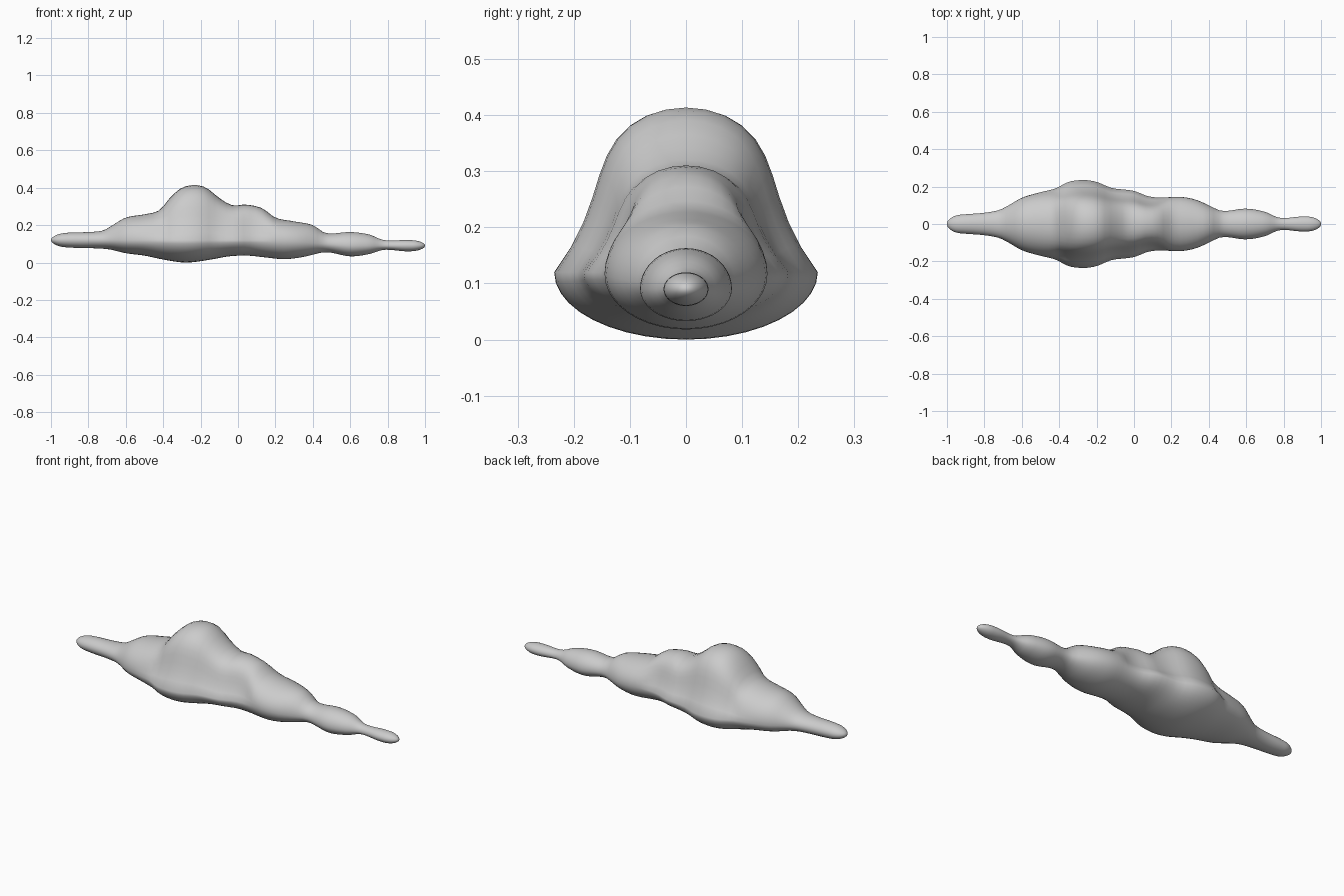
import bpy
import bmesh
import math

default_cube = bpy.data.objects.get("Cube")
if default_cube:
    bpy.data.objects.remove(default_cube, do_unlink=True)

# Outline profiles along the length: (x, value)
TOP = [(-1, .15), (-.9, .16), (-.8, .163), (-.72, .172), (-.67, .2), (-.6, .24),
       (-.5, .258), (-.42, .28), (-.36, .35), (-.3, .4), (-.23, .414), (-.17, .4),
       (-.1, .345), (-.03, .306), (.04, .31), (.13, .29), (.2, .24), (.3, .22),
       (.4, .2), (.47, .157), (.6, .163), (.7, .15), (.78, .12), (.9, .12), (1, .117)]
BOTTOM = [(-1, .09), (-.9, .08), (-.7, .072), (-.6, .05), (-.5, .037), (-.4, .016),
          (-.28, 0), (-.15, .015), (-.05, .033), (.05, .037), (.15, .027), (.25, .018),
          (.35, .03), (.47, .055), (.6, .033), (.7, .045), (.78, .068), (.9, .06), (1, .064)]
HALF_WIDTH = [(-1, .043), (-.9, .052), (-.8, .06), (-.72, .075), (-.67, .1), (-.6, .14),
              (-.5, .17), (-.42, .19), (-.35, .225), (-.27, .235), (-.2, .225),
              (-.12, .193), (0, .177), (.07, .15), (.13, .141), (.25, .145), (.33, .13),
              (.4, .1), (.47, .07), (.6, .082), (.7, .065), (.78, .033), (.9, .04), (1, .036)]
RINGS = 100
SEGMENTS = 40


def slope(points, i):
    before = points[max(i - 1, 0)]
    after = points[min(i + 1, len(points) - 1)]
    return (after[1] - before[1]) / (after[0] - before[0])


def smooth_value(points, x):
    """Smooth cubic interpolation of a profile at x."""
    i = 0
    while i < len(points) - 2 and points[i + 1][0] < x:
        i += 1
    (xa, va), (xb, vb) = points[i], points[i + 1]
    span = xb - xa
    t = (x - xa) / span
    blend = t * t * (3 - 2 * t)
    start = slope(points, i) * span * t * (1 - t) ** 2
    end = slope(points, i + 1) * span * t * t * (t - 1)
    return va + (vb - va) * blend + start + end


def clamp(value):
    return max(0.0, min(1.0, value))


def cross_section(x):
    """Rounded belly below, dome above that pinches inwards under tall puffs."""
    top = smooth_value(TOP, x)
    bottom = smooth_value(BOTTOM, x)
    width = smooth_value(HALF_WIDTH, x)
    middle = .12 - .03 * clamp((x - .2) / .4)
    tip = clamp((abs(x) - .93) / .07)
    cap = math.sqrt(1 - tip * tip)
    pinch = .2 * clamp((top - .25) / .06)
    ring = []
    for k in range(SEGMENTS):
        angle = math.tau * k / SEGMENTS
        across, up = math.cos(angle), math.sin(angle)
        y = width * across
        if up > 0:
            y *= 1 - pinch * math.sin(math.pi * min(up, 1) ** .87)
            z = (top - middle) * up
        else:
            z = (middle - bottom) * up
        ring.append((x, y * cap, middle + z * cap))
    return ring


# Cloud body lofted through the cross-sections, closed by a point at each tip
bm = bmesh.new()
rings = []
for i in range(1, RINGS):
    x = -math.cos(math.pi * i / RINGS)
    rings.append([bm.verts.new(p) for p in cross_section(x)])
for ring_a, ring_b in zip(rings, rings[1:]):
    for k in range(SEGMENTS):
        n = (k + 1) % SEGMENTS
        bm.faces.new((ring_a[k], ring_a[n], ring_b[n], ring_b[k]))
for x, z, ring in ((-1, .12, rings[0]), (1, .09, rings[-1])):
    point = bm.verts.new((x, 0, z))
    for k in range(SEGMENTS):
        bm.faces.new((point, ring[k], ring[(k + 1) % SEGMENTS]))
bmesh.ops.recalc_face_normals(bm, faces=bm.faces)
for face in bm.faces:
    face.smooth = True

mesh = bpy.data.meshes.new("cloud")
bm.to_mesh(mesh)
bm.free()
cloud = bpy.data.objects.new("cloud", mesh)
bpy.context.collection.objects.link(cloud)

# Plain light grey
grey = bpy.data.materials.new("light_grey")
grey.use_nodes = True
colour = (.6, .6, .6, 1)
grey.diffuse_color = colour
for node in grey.node_tree.nodes:
    if node.type == 'BSDF_PRINCIPLED':
        node.inputs["Base Color"].default_value = colour
mesh.materials.append(grey)
